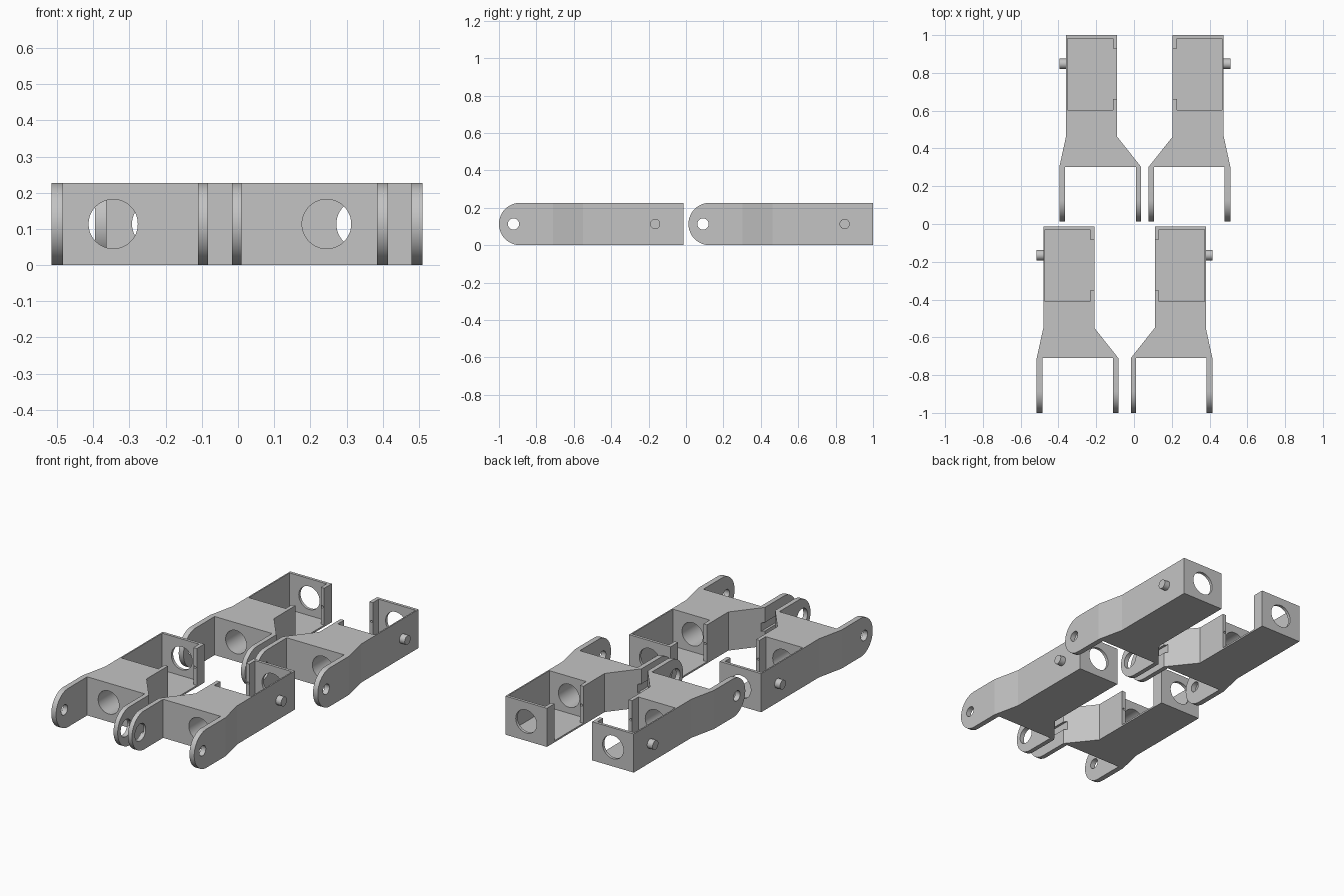
import bpy, bmesh, math
from mathutils import Matrix, Vector

if "Cube" in bpy.data.objects:
    bpy.data.objects.remove(bpy.data.objects["Cube"])

H = 0.227            # bracket height
MID = H / 2
SEG = 48

grey = bpy.data.materials.new("light_grey")
grey.diffuse_color = (0.55, 0.55, 0.55, 1)
grey.use_nodes = True
grey.node_tree.nodes["Principled BSDF"].inputs["Base Color"].default_value = grey.diffuse_color


def prism(name, pts, lo, hi, axis):
    """Extrude a polygon along an axis; pts are the other two coordinates in order."""
    def place(p, t):
        c = list(p)
        c.insert(axis, t)
        return Vector(c)
    bm = bmesh.new()
    a = [bm.verts.new(place(p, lo)) for p in pts]
    b = [bm.verts.new(place(p, hi)) for p in pts]
    bm.faces.new(a)
    bm.faces.new(b)
    n = len(pts)
    for i in range(n):
        bm.faces.new((a[i], a[(i + 1) % n], b[(i + 1) % n], b[i]))
    bmesh.ops.recalc_face_normals(bm, faces=bm.faces)
    me = bpy.data.meshes.new(name)
    bm.to_mesh(me)
    bm.free()
    me.materials.append(grey)
    ob = bpy.data.objects.new(name, me)
    bpy.context.collection.objects.link(ob)
    return ob


def box(x, y, z):
    return prism("cutter", [(x[0], y[0]), (x[1], y[0]), (x[1], y[1]), (x[0], y[1])], z[0], z[1], 2)


def rod(name, c, r, lo, hi, axis, seg=SEG):
    pts = [(c[0] + r * math.cos(2 * math.pi * i / seg),
            c[1] + r * math.sin(2 * math.pi * i / seg)) for i in range(seg)]
    return prism(name, pts, lo, hi, axis)


# Plan outline: box at the back, flaring into a two-armed fork
outline = [(0.17, 0), (0.17, 0.29), (0.135, 0.45), (0.135, 0.987), (-0.135, 0.987),
           (-0.135, 0.45), (-0.262, 0.29), (-0.262, 0), (-0.235, 0), (-0.235, 0.29),
           (0.139, 0.29), (0.139, 0)]
bracket = prism("bracket", outline, -0.1, H + 0.1, 2)

# Side profile with rounded arm tips
tip = [(MID - MID * math.sin(math.pi * i / 24), MID + MID * math.cos(math.pi * i / 24))
       for i in range(25)]
profile = prism("side_profile", tip + [(1.2, 0), (1.2, H)], -0.5, 0.5, 0)

cutters = [
    box((-0.113, 0.127), (0.59, 0.970), (0.01, 0.4)),            # motor pocket
    box((-0.3, -0.1), (0.648, 0.917), (0.01, 0.4)),              # open inner side
    rod("cutter", (0, MID), 0.068, 0.2, 1.2, 1),                 # cable tunnel
    rod("cutter", (0.078, MID), 0.03, 0.1, 0.3, 0),              # outer pivot hole
    rod("cutter", (0.078, MID), 0.05, -0.4, -0.15, 0),           # inner horn hole
    box((-0.4, -0.248), (0.078, 0.35), (MID - 0.025, MID + 0.025)),  # horn slot
    rod("cutter", (-0.122, MID), 0.007, 0.61, 0.95, 1, 12),      # screw holes
]
for op, cut in [("INTERSECT", profile)] + [("DIFFERENCE", c) for c in cutters]:
    mod = bracket.modifiers.new("cut", "BOOLEAN")
    mod.operation = op
    mod.solver = "EXACT"
    mod.object = cut
    cut.hide_render = True
dg = bpy.context.evaluated_depsgraph_get()
body = bpy.data.meshes.new_from_object(bracket.evaluated_get(dg))
for ob in [bracket, profile] + cutters:
    bpy.data.objects.remove(ob)

# Pivot pin on the outer wall
pin_ob = rod("pin", (0.835, MID), 0.027, 0.13, 0.17, 0)
pin = pin_ob.data
bpy.data.objects.remove(pin_ob)

# Four placements: name, box centre x, arm tip y, side the outer wall faces
places = [("front_right", 0.245, -1.0, 1), ("front_left", -0.345, -1.0, -1),
          ("back_right", 0.340, 0.013, 1), ("back_left", -0.225, 0.013, -1)]
made = []
for name, x, y, side in places:
    for part, src in (("bracket", body), ("pivot_pin", pin)):
        me = src.copy()
        me.transform(Matrix.Translation((x, y, 0)) @ Matrix.Diagonal((side, 1, 1, 1)))
        if side < 0:
            me.flip_normals()
        ob = bpy.data.objects.new(name + "_" + part, me)
        bpy.context.collection.objects.link(ob)
        made.append(ob)

# Smooth round surfaces, keep flat edges crisp
bpy.ops.object.select_all(action="DESELECT")
for ob in made:
    ob.select_set(True)
bpy.context.view_layer.objects.active = made[0]
bpy.ops.object.shade_smooth_by_angle(angle=math.radians(10))
